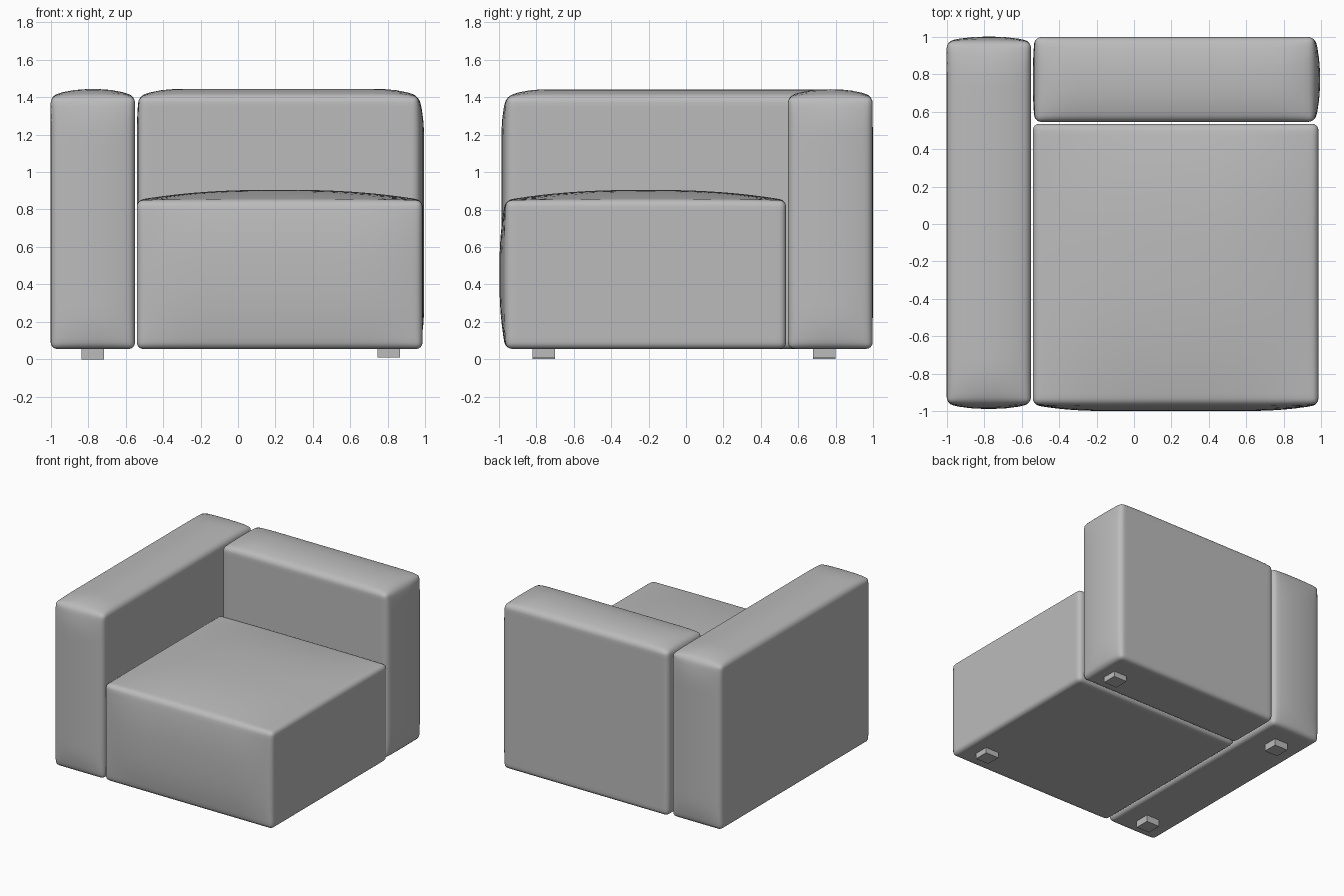
import bpy
import bmesh

cube = bpy.data.objects.get("Cube")
if cube:
    bpy.data.objects.remove(cube, do_unlink=True)

# Single upholstery colour
grey = bpy.data.materials.new("light_grey_fabric")
grey.use_nodes = True
colour = (0.5, 0.5, 0.5, 1)
grey.diffuse_color = colour
grey.node_tree.nodes["Principled BSDF"].inputs["Base Color"].default_value = colour


def make_box(name, low, high, bulges=(), bevel=0.0, cell=0.06):
    """Box from low to high; bulges lists (axis, sign, amount) for padded faces."""
    half = [(b - a) / 2 for a, b in zip(low, high)]
    mid = [(b + a) / 2 for a, b in zip(low, high)]
    bm = bmesh.new()
    bmesh.ops.create_cube(bm, size=2)
    bmesh.ops.scale(bm, vec=half, verts=bm.verts)

    # Slice into an even grid so the padding can swell
    if bulges:
        for axis in range(3):
            count = round(2 * half[axis] / cell)
            normal = [float(axis == i) for i in range(3)]
            for k in range(1, count):
                point = [n * half[axis] * (2 * k / count - 1) for n in normal]
                bmesh.ops.bisect_plane(bm, geom=bm.verts[:] + bm.edges[:] + bm.faces[:],
                                       plane_co=point, plane_no=normal)

    # Swell each padded face, rising from its rim to a flat or crowned middle
    start = {v: v.co.copy() for v in bm.verts}
    for axis, sign, amount in bulges:
        across = [i for i in range(3) if i != axis]
        reach = min(half[i] for i in across)
        for v, co in start.items():
            if abs(co[axis] - sign * half[axis]) < 1e-4:
                swell = amount
                for i in across:
                    inset = min((half[i] - abs(co[i])) / reach, 1)
                    swell *= 1 - (1 - inset) ** 2.4
                v.co[axis] += sign * swell

    bmesh.ops.translate(bm, vec=mid, verts=bm.verts)
    mesh = bpy.data.meshes.new(name)
    bm.to_mesh(mesh)
    bm.free()
    mesh.materials.append(grey)
    obj = bpy.data.objects.new(name, mesh)
    bpy.context.collection.objects.link(obj)

    # Rounded seams
    if bevel:
        mod = obj.modifiers.new("rounded_seams", "BEVEL")
        mod.width = bevel
        mod.segments = 4
        mod.limit_method = "ANGLE"
        mod.angle_limit = 0.5
        mesh.shade_smooth()
    return obj


X, Y, Z = range(3)
base = 0.055

# Upholstered blocks
make_box("armrest", (-1, -0.96, base), (-0.55, 0.975, 1.405),
         [(Z, 1, 0.038), (Y, -1, 0.027), (Y, 1, 0.025)], 0.035)
make_box("backrest", (-0.53, 0.545, base), (0.965, 0.998, 1.405),
         [(Z, 1, 0.038), (X, 1, 0.028), (X, -1, 0.01)], 0.035)
make_box("seat", (-0.54, -0.965, base), (0.985, 0.535, 0.85),
         [(Z, 1, 0.055), (Y, -1, 0.033)], 0.035)

# Four short feet
for x, side, bottom in ((-0.775, "right", 0), (0.805, "left", 0.01)):
    for y, end in ((-0.76, "front"), (0.74, "back")):
        make_box(f"{end}_{side}_foot", (x - 0.06, y - 0.06, bottom),
                 (x + 0.06, y + 0.06, base + 0.02))
